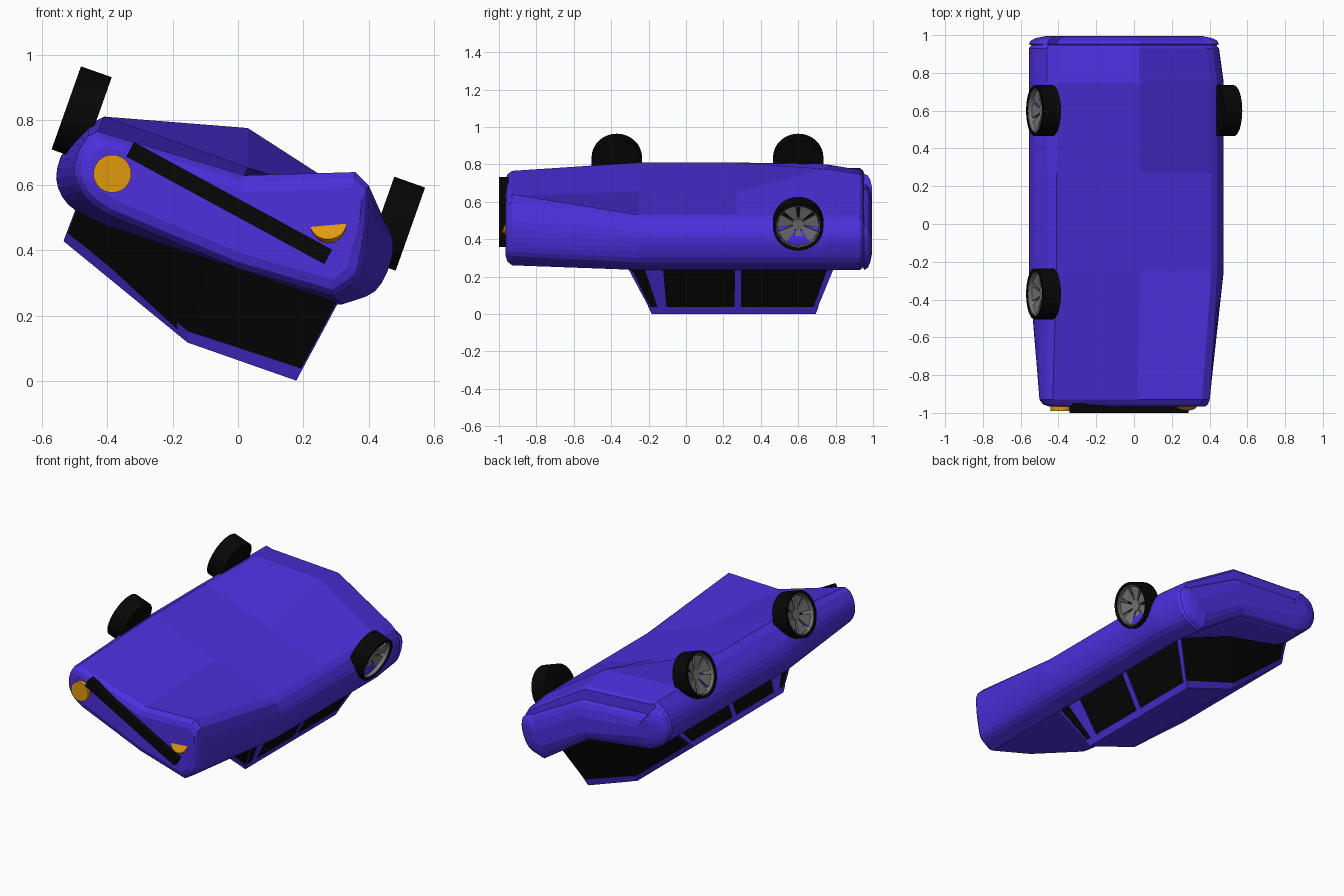
import bpy, bmesh, math
from mathutils import Vector, Matrix

if "Cube" in bpy.data.objects:
    bpy.data.objects.remove(bpy.data.objects["Cube"])


def material(name, rgb):
    m = bpy.data.materials.new(name)
    m.diffuse_color = (*rgb, 1)
    m.use_nodes = True
    m.node_tree.nodes["Principled BSDF"].inputs["Base Color"].default_value = m.diffuse_color
    return m


PAINT = material("paint", (0.075, 0.028, 0.72))
BLACK = material("black", (0.002, 0.002, 0.002))
AMBER = material("amber", (0.75, 0.32, 0.004))
RIM = material("rim_grey", (0.19, 0.19, 0.19))


def make(name, bm, mat, matrix=None, smooth=True):
    bmesh.ops.recalc_face_normals(bm, faces=bm.faces)
    me = bpy.data.meshes.new(name)
    bm.to_mesh(me)
    bm.free()
    ob = bpy.data.objects.new(name, me)
    bpy.context.collection.objects.link(ob)
    me.materials.append(mat)
    if matrix:
        ob.matrix_world = matrix
    if smooth:
        bpy.ops.object.select_all(action='DESELECT')
        ob.select_set(True)
        bpy.context.view_layer.objects.active = ob
        bpy.ops.object.shade_smooth_by_angle(angle=math.radians(25))
    return ob


def loft(name, rings, mat, closed=False, matrix=None, smooth=True):
    bm = bmesh.new()
    vs = [[bm.verts.new(p) for p in r] for r in rings]
    n = len(vs[0])
    pairs = list(zip(vs, vs[1:])) + ([(vs[-1], vs[0])] if closed else [])
    for a, b in pairs:
        for i in range(n):
            j = (i + 1) % n
            bm.faces.new((a[i], a[j], b[j], b[i]))
    if not closed:
        bm.faces.new(vs[0])
        bm.faces.new(vs[-1])
    return make(name, bm, mat, matrix, smooth)


# Body cross-sections (x, z): underside, right flank, belt line, left flank
FRONT = [(-.43, .765), (.02, .63), (.36, .64), (.40, .60), (.40, .50), (.39, .38), (.365, .31),
         (.29, .26), (.0, .345), (-.40, .51), (-.465, .56), (-.50, .63), (-.49, .70), (-.46, .75)]
MID = [(-.41, .81), (.03, .655), (.41, .53), (.44, .505), (.472, .44), (.468, .365), (.42, .275),
       (.32, .235), (-.05, .36), (-.43, .485), (-.52, .54), (-.557, .62), (-.53, .71), (-.46, .785)]
REAR = list(MID)
REAR[0], REAR[1], REAR[8], REAR[13] = (-.40, .80), (.03, .775), (0, .375), (-.46, .78)
TAIL = [(x - (.025 if x > .3 else 0), z) for x, z in REAR]
TAIL[0], TAIL[1], TAIL[8] = (-.41, .77), (.03, .745), (0, .43)
# the bumper sits a step below the underside edge
BUMPER = [(x, z - (.075 if i < 2 else .05 if i == 2 else .03 if i in (3, 13) else 0))
          for i, (x, z) in enumerate(TAIL)]


def rounded(sec, k=3):
    # spline subdivision of the two bulging flanks
    out = []
    n = len(sec)
    for i in range(n):
        p0, p1, p2, p3 = (Vector(sec[(i + j) % n]) for j in (-1, 0, 1, 2))
        out.append(p1)
        if i in (3, 4, 5, 6, 9, 10, 11, 12):
            m1 = (p2 - p1) if i in (3, 9) else (p2 - p0) / 2
            m2 = (p2 - p1) if i in (6, 12) else (p3 - p1) / 2
            for s in range(1, k):
                t = s / k
                out.append(p1 * (2*t**3 - 3*t**2 + 1) + m1 * (t**3 - 2*t**2 + t)
                           + p2 * (3*t**2 - 2*t**3) + m2 * (t**3 - t**2))
    return out


def station(sec, y, inset=0.0):
    # pull the section inwards towards a spine that follows the roll of the car
    out = []
    for x, z in rounded(sec):
        cx = max(-.36, min(.30, x))
        cz = .49 - .34 * cx
        d = Vector((x - cx, z - cz))
        d *= max(0, 1 - inset / max(d.length, .01))
        out.append((cx + d.x, y, cz + d.y))
    return out


loft("body", [station(FRONT, -.965, .05), station(FRONT, -.955, .02), station(FRONT, -.93),
              station(MID, -.25), station(MID, .27), station(REAR, .75), station(TAIL, .93),
              station(TAIL, .947, .015), station(BUMPER, .952), station(BUMPER, .972, .012),
              station(BUMPER, .985, .04), station(BUMPER, .995, .09)], PAINT, smooth=False)

# Crushed cabin: three points across, belt line and roof line
BELT = [(-.49, .535), (-.08, .40), (.305, .245)]
EAVE = [(-.53, .43), (-.155, .12), (.175, .003)]


def row(pts, y):
    return [Vector((x, y, z)) for x, z in pts]


bf, br, rf, rr = row(BELT, -.31), row(BELT, .79), row(EAVE, -.18), row(EAVE, .69)
belt, eave = bf + br[::-1], rf + rr[::-1]
loft("cabin_glass", [belt, eave], BLACK, smooth=False)


def outset(p):
    return p + Vector((math.copysign(.004, p.x) if abs(p.x + .12) > .1 else 0,
                       math.copysign(.004, p.y - .25), 0))


depth = (.25, .12, .14, .14, .12, .25)
lip = [outset(e.lerp(b, d)) for b, e, d in zip(belt, eave, depth)]
for i in (1, 4):
    lip[i].x = eave[i].x
loft("roof", [lip, [outset(e) - Vector((0, 0, .002)) for e in eave]], PAINT, smooth=False)


def pillar(name, k, us):
    # us: belt u0, u1, roof u0, u1 along one cabin side
    b0, b1, r0, r1 = bf[k], br[k], rf[k], rr[k]
    pts = [b0.lerp(b1, us[0]), b0.lerp(b1, us[1]), r0.lerp(r1, us[3]), r0.lerp(r1, us[2])]
    nrm = (pts[1] - pts[0]).cross(pts[3] - pts[0]).normalized()
    if nrm.x * (k - 1) < 0:
        nrm = -nrm
    loft(name, [[p - nrm * .012 for p in pts], [p + nrm * .004 for p in pts]], PAINT, smooth=False)


for side, k in (("left", 0), ("right", 2)):
    pillar(f"windscreen_pillar_{side}", k, (0, .015, 0, .01))
    pillar(f"front_pillar_{side}", k, (.08, .17, .045, .09))
    pillar(f"door_pillar_{side}", k, (.52, .55, .505, .545))
    pillar(f"rear_pillar_{side}", k, (.97, 1, .975, 1))


# Wheels: tyre, rim barrel, spokes and hub, axis along local z pointing outwards
def revolve(name, profile, mat, matrix, n=32):
    rings = []
    for i in range(n):
        a = 2 * math.pi * i / n
        rings.append([(r * math.cos(a), r * math.sin(a), h) for r, h in profile])
    loft(name, rings, mat, True, matrix)


def cylinder(name, r, depth, mat, matrix, seg=32):
    bm = bmesh.new()
    bmesh.ops.create_cone(bm, cap_ends=True, segments=seg, radius1=r, radius2=r, depth=depth)
    return make(name, bm, mat, matrix)


TILT = math.radians(19.5)


def wheel(name, x, y, z, side):
    out = Vector((side * math.cos(TILT), 0, -side * math.sin(TILT)))
    m = Matrix.Translation((x, y, z)) @ out.to_track_quat('Z', 'Y').to_matrix().to_4x4()
    revolve(name + "_tyre", [(.118, .05), (.135, .05), (.135, -.05), (.118, -.05)], BLACK, m)
    cylinder(name + "_inner_wall", .119, .012, BLACK, m @ Matrix.Translation((0, 0, -.043)))
    revolve(name + "_rim", [(.119, .046), (.119, -.036), (.113, -.036), (.113, .046)], RIM, m)
    cylinder(name + "_hub", .032, .03, RIM, m @ Matrix.Translation((0, 0, -.002)), 16)
    bm = bmesh.new()
    n = 7
    for i in range(n):
        a, h = 2 * math.pi * (i + .25) / n, .38 * 2 * math.pi / n
        vs = []
        for dz in (0, -.012):
            for r, t, zz in ((.025, -h, .008), (.115, -h, .025), (.115, h, .025), (.025, h, .008)):
                vs.append(bm.verts.new((r * math.cos(a + t), r * math.sin(a + t), zz + dz)))
        bm.faces.new(vs[:4])
        bm.faces.new(vs[4:][::-1])
        for j in range(4):
            q = (j + 1) % 4
            bm.faces.new((vs[j], vs[4 + j], vs[4 + q], vs[q]))
    make(name + "_spokes", bm, RIM, m, False)


# The front right wheel has been torn off
wheel("wheel_front_left", -.479, -.37, .82, -1)
wheel("wheel_rear_left", -.479, .60, .82, -1)
wheel("wheel_rear_right", .481, .60, .482, 1)

# Grille bar, bent across the nose
bm = bmesh.new()
bmesh.ops.create_cube(bm, size=1, matrix=Matrix.Diagonal((.69, .05, .05, 1)))
make("grille_bar", bm, BLACK, Matrix.Translation((-.027, -.975, .545))
     @ Matrix.Rotation(math.radians(28.5), 4, 'Y'), False)

# Headlamps; the right one is knocked back into the nose
face = Matrix.Rotation(math.radians(90), 4, 'X')
cylinder("headlamp_left", .058, .05, AMBER, Matrix.Translation((-.385, -.965, .635)) @ face)
cylinder("headlamp_right", .056, .03, AMBER, Matrix.Translation((.277, -.948, .477))
         @ Matrix.Rotation(math.radians(-5), 4, 'Y') @ Matrix.Rotation(math.radians(-28), 4, 'X') @ face)
